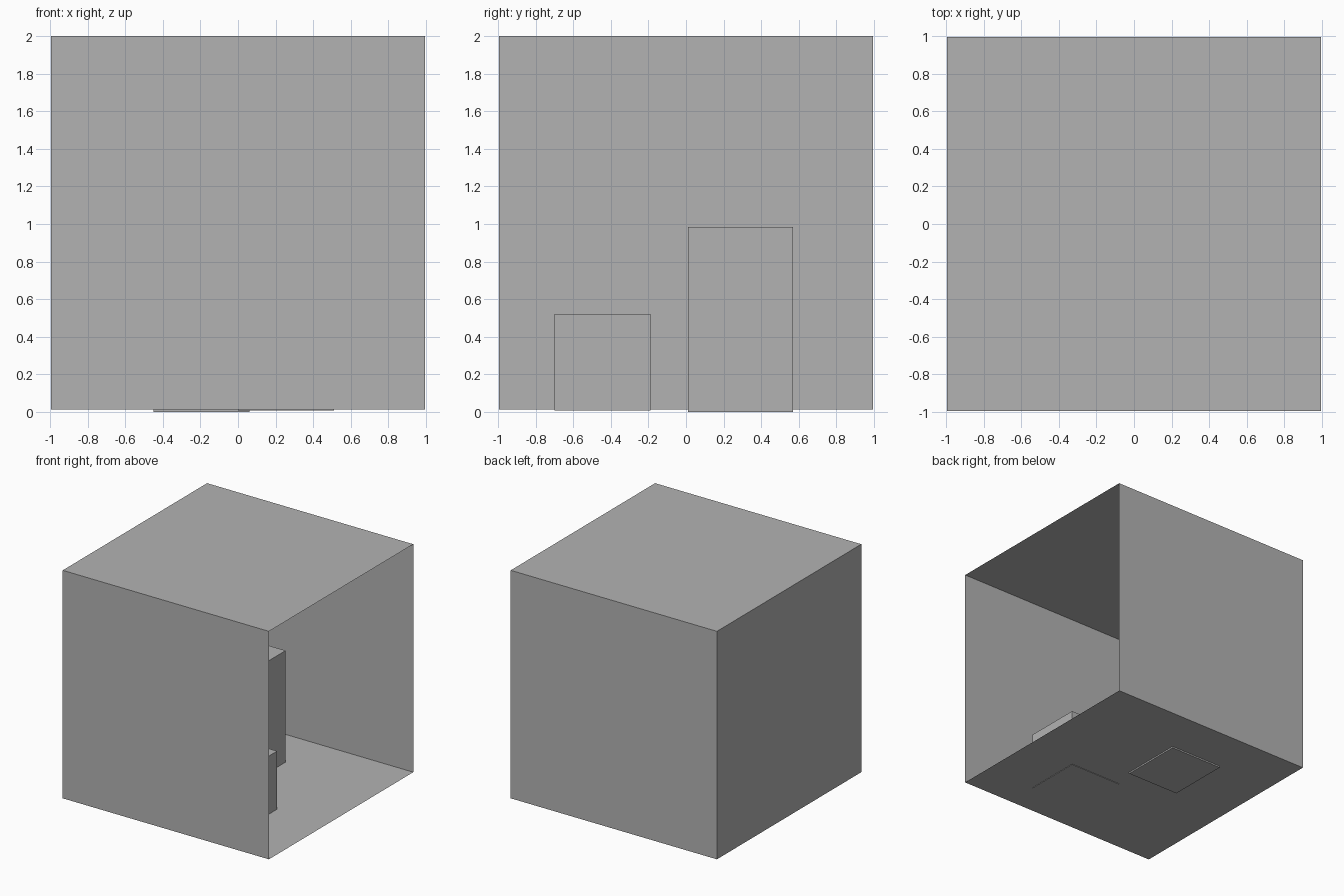
import bpy
import bmesh
from mathutils import Matrix, Vector

default = bpy.data.objects.get("Cube")
if default:
    bpy.data.objects.remove(default, do_unlink=True)

# One plain grey for everything
GREY = (0.45, 0.45, 0.45, 1)
grey = bpy.data.materials.new("plain grey")
grey.use_nodes = True
grey.diffuse_color = GREY
grey.node_tree.nodes["Principled BSDF"].inputs["Base Color"].default_value = GREY


def box(name, low, high, open_side=None):
    """Flat-faced box between two corners, optionally without one side."""
    low, high = Vector(low), Vector(high)
    bm = bmesh.new()
    bmesh.ops.create_cube(bm, size=1)
    if open_side:
        bm.normal_update()
        gone = [f for f in bm.faces if f.normal.dot(Vector(open_side)) > 0.9]
        bmesh.ops.delete(bm, geom=gone, context='FACES')
    place = Matrix.Translation((low + high) / 2) @ Matrix.Diagonal(high - low).to_4x4()
    bmesh.ops.transform(bm, matrix=place, verts=bm.verts)
    mesh = bpy.data.meshes.new(name)
    bm.to_mesh(mesh)
    bm.free()
    mesh.materials.append(grey)
    obj = bpy.data.objects.new(name, mesh)
    bpy.context.collection.objects.link(obj)
    return obj


# Thin-walled room, open towards +x
HALF = 0.994
box("room_shell", (-HALF, -HALF, 0.013), (HALF, HALF, 2), open_side=(1, 0, 0))

# Two blocks sunk slightly through the floor
box("tall_block", (-0.45, 0.01, 0), (0.06, 0.57, 0.985))
box("short_block", (0, -0.70, 0.009), (0.51, -0.19, 0.52))
